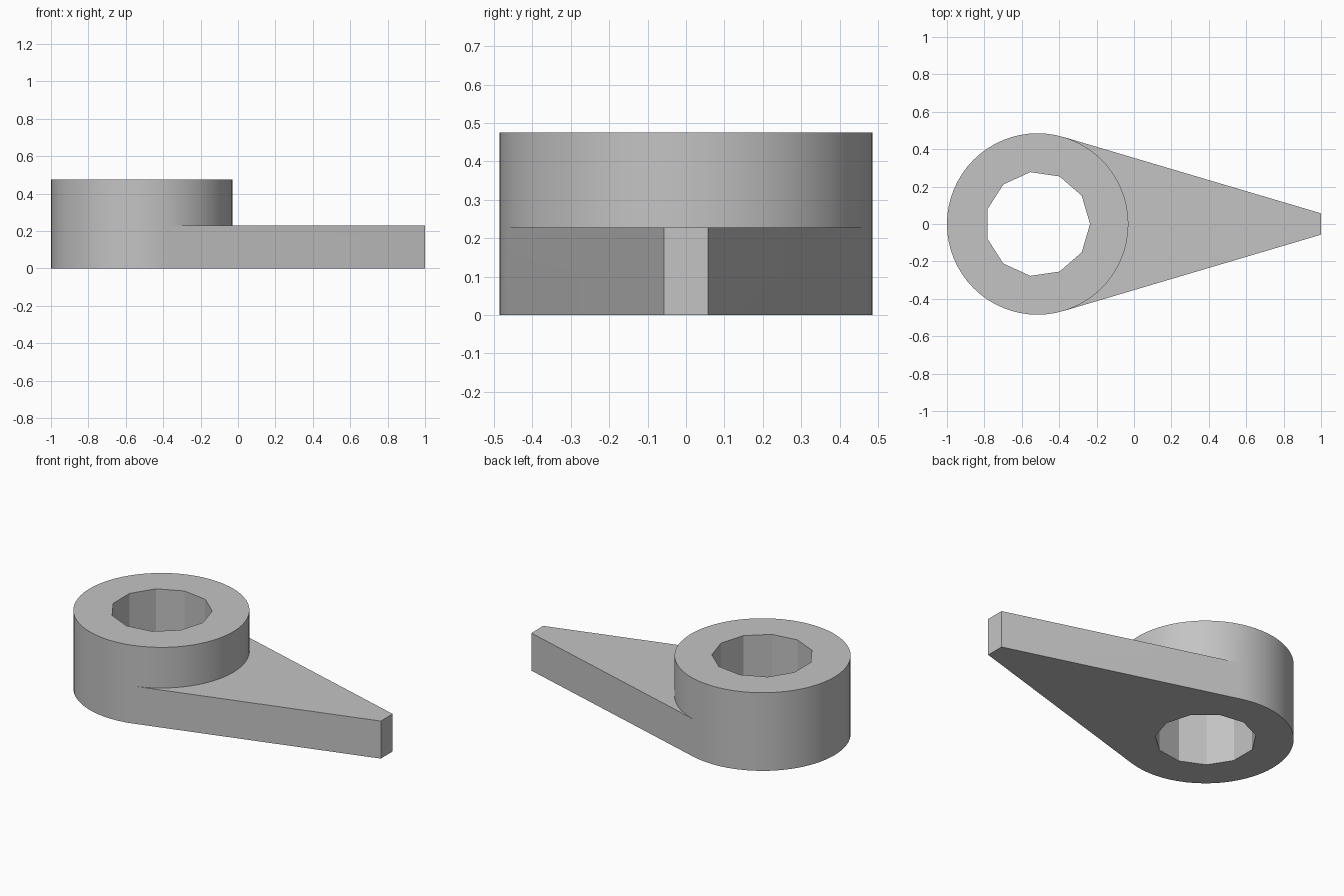
import bpy, bmesh
from math import cos, sin, tau

cube = bpy.data.objects.get("Cube")
if cube:
    bpy.data.objects.remove(cube, do_unlink=True)

CENTRE_X, RADIUS, HOLE_RADIUS = -0.515, 0.485, 0.28
HEIGHT, ARM_HEIGHT, TIP_HALF = 0.475, 0.228, 0.057
SIDES, TANGENT = 64, 13   # the arm leaves the collar at +/- this step

grey = bpy.data.materials.new("plain_grey")
grey.use_nodes = True
colour = (0.55, 0.55, 0.55, 1)
grey.diffuse_color = colour
grey.node_tree.nodes["Principled BSDF"].inputs["Base Color"].default_value = colour


def circle(bm, radius, z, count):
    return [bm.verts.new((CENTRE_X + radius * cos(tau * i / count),
                          radius * sin(tau * i / count), z)) for i in range(count)]


def walls(bm, low, high):
    for i in range(len(low)):
        j = (i + 1) % len(low)
        bm.faces.new((low[i], low[j], high[j], high[i]))


def make_object(name, bm):
    bmesh.ops.delete(bm, geom=[v for v in bm.verts if not v.link_faces], context='VERTS')
    bmesh.ops.recalc_face_normals(bm, faces=bm.faces)
    mesh = bpy.data.meshes.new(name)
    bm.to_mesh(mesh)
    bm.free()
    mesh.materials.append(grey)
    obj = bpy.data.objects.new(name, mesh)
    bpy.context.collection.objects.link(obj)
    return obj


# Round collar with a tapered arm tangent to its lower half
bm = bmesh.new()
base, middle, top = (circle(bm, RADIUS, z, SIDES) for z in (0, ARM_HEIGHT, HEIGHT))
outlines = []
for ring, z in ((base, 0), (middle, ARM_HEIGHT)):
    tip = [bm.verts.new((1, y, z)) for y in (-TIP_HALF, TIP_HALF)]
    outlines.append(ring[TANGENT:SIDES - TANGENT + 1] + tip)
walls(bm, *outlines)
walls(bm, middle, top)
bm.faces.new(outlines[0])
bm.faces.new(top)
bm.faces.new([middle[i] for i in range(TANGENT, -TANGENT - 1, -1)] + outlines[1][-2:])
lever = make_object("collar_with_arm", bm)

# Eleven-sided through hole
bm = bmesh.new()
low, high = (circle(bm, HOLE_RADIUS, z, 11) for z in (-0.1, HEIGHT + 0.1))
walls(bm, low, high)
bm.faces.new(low)
bm.faces.new(high)
cutter = make_object("hole_cutter", bm)
cutter.hide_render = True

cut = lever.modifiers.new("hole", 'BOOLEAN')
cut.operation, cut.solver, cut.object = 'DIFFERENCE', 'EXACT', cutter
bpy.ops.object.select_all(action='DESELECT')
lever.select_set(True)
bpy.context.view_layer.objects.active = lever
bpy.ops.object.modifier_apply(modifier=cut.name)
bpy.data.objects.remove(cutter, do_unlink=True)

# Smooth collar, crisp rims and hole facets
bpy.ops.object.shade_smooth_by_angle(angle=0.5)
